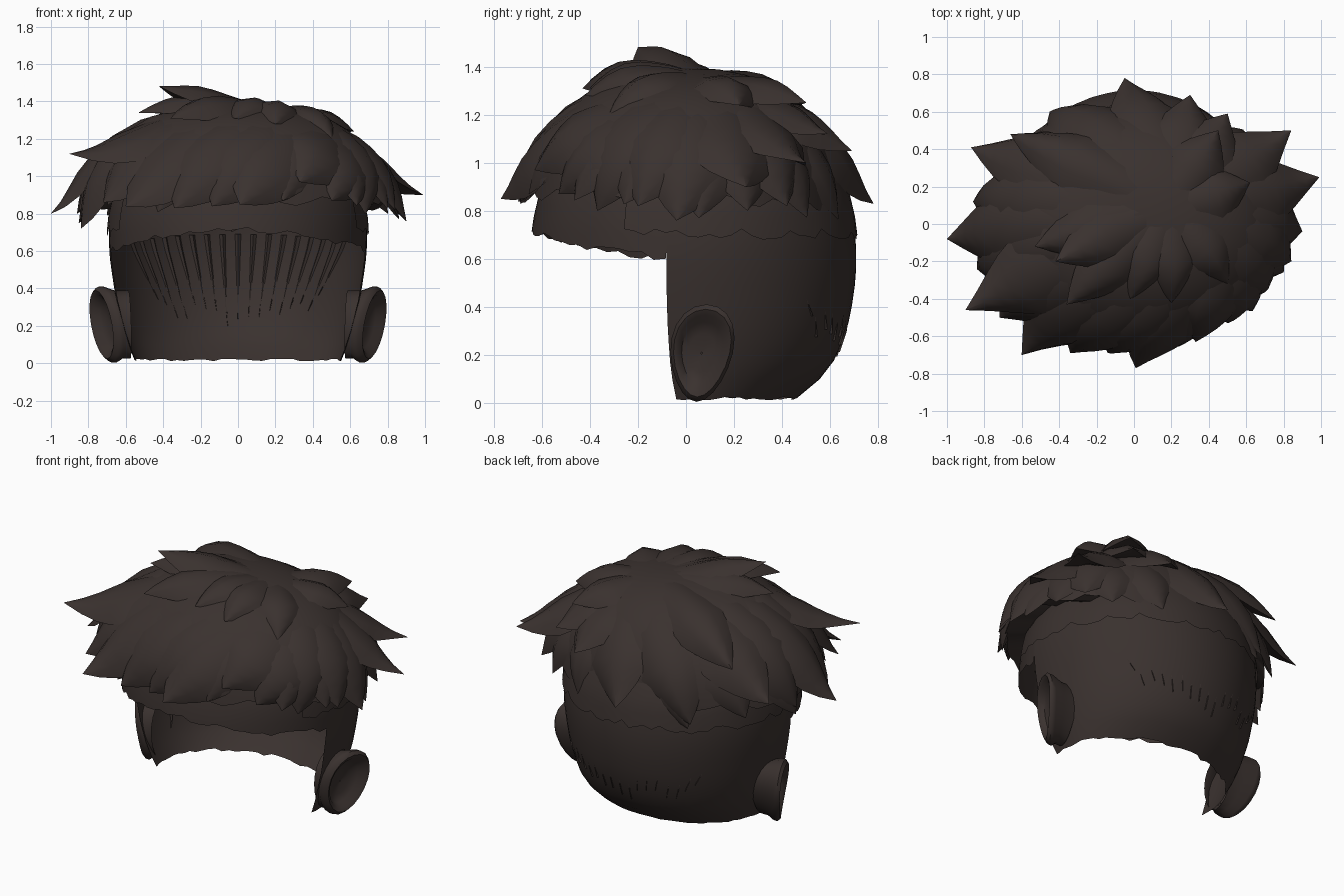
import bpy, bmesh, math, random
from mathutils import Vector

if "Cube" in bpy.data.objects:
    bpy.data.objects.remove(bpy.data.objects["Cube"])

random.seed(4)
mat = bpy.data.materials.new("dark_brown")
mat.diffuse_color = (0.042, 0.031, 0.028, 1)
mat.use_nodes = True
mat.node_tree.nodes["Principled BSDF"].inputs["Base Color"].default_value = mat.diffuse_color


def finish(name, bm, angle=45):
    bmesh.ops.remove_doubles(bm, verts=bm.verts, dist=0.0005)
    bmesh.ops.recalc_face_normals(bm, faces=bm.faces)
    me = bpy.data.meshes.new(name)
    bm.to_mesh(me)
    bm.free()
    me.shade_smooth()
    me.set_sharp_from_angle(angle=math.radians(angle))
    me.materials.append(mat)
    ob = bpy.data.objects.new(name, me)
    bpy.context.collection.objects.link(ob)
    return ob


def loft(bm, rows, closed=False):
    vs = [[bm.verts.new(p) for p in r] for r in rows]
    for a, b in zip(vs, vs[1:]):
        n = len(a)
        for i in range(n if closed else n - 1):
            j = (i + 1) % n
            bm.faces.new((a[i], a[j], b[j], b[i]))
    return vs


# Scalp: z, half width, half depth
PROFILE = [(0.01, .55, .42), (.08, .58, .51), (.15, .605, .575), (.3, .645, .64), (.45, .67, .67),
           (.6, .69, .682), (.75, .69, .67), (.9, .66, .635), (1.05, .56, .54), (1.17, .4, .39), (1.26, .01, .01)]


def scalp(az, z, s=1.0):
    for (z0, x0, y0), (z1, x1, y1) in zip(PROFILE, PROFILE[1:]):
        if z <= z1:
            break
    t = max(0, min(1, (z - z0) / (z1 - z0)))
    rx, ry = x0 + (x1 - x0) * t, y0 + (y1 - y0) * t
    return Vector((rx * s * math.cos(az), .03 + ry * s * math.sin(az), z))


def sheet(bm, a0, a1, n, zbot, m, s=1.0, ztop=1.26):
    azs = [math.radians(a0 + (a1 - a0) * i / n) for i in range(n + 1)]
    bots = [zbot(a) for a in azs]
    loft(bm, [[scalp(a, b + (ztop - b) * k / m, s) for a, b in zip(azs, bots)] for k in range(m + 1)])


bm = bmesh.new()
sheet(bm, -9.5, 189.5, 44, lambda a: .01 + random.uniform(0, .015), 16)
sheet(bm, 189.5, 350.5, 36, lambda a: .6 + .11 * max(0, -math.sin(a)) ** 2 + random.uniform(-.012, .02), 9)
finish("scalp_shell", bm)

# Shaved-side overlap layer
bm = bmesh.new()
sheet(bm, -25, 205, 60, lambda a: .7 + random.uniform(-.02, .025), 3, 1.015, .95)
finish("under_layer", bm)

# Thin strands weaving through the back wall
bm = bmesh.new()
for i in range(17):
    u = (i - 8) / 8
    top, low = .69 - .04 * u * u, .17 + .12 * abs(u) + random.uniform(-.03, .08)
    rows = []
    for k in range(7):
        t = k / 6
        z = top + (low - top) * t
        a = math.radians(90 - u * (56 - 15 * t))
        w = .022 * (1 - t) + .001
        s = .975 + .04 * t ** 2
        rows.append([scalp(a - w, z, .995), scalp(a, z, s), scalp(a + w, z, .995)])
    loft(bm, rows)
finish("back_strands", bm)

# Hair dome: a squarish ellipsoid
C = Vector((0, 0, .75))
RX, RY, RZ, E = .83, .665, .655, 2.35


def level(p):
    d = p - C
    return (((d.x / RX) ** 2 + (d.y / RY) ** 2) ** (E / 2) + abs(d.z / RZ) ** E) ** (1 / E)


def project(p, s=1.0):
    return C + (p - C) * (s / level(p))


def normal(p):
    d = p - C
    return Vector((d.x / RX ** 2, d.y / RY ** 2, d.z / RZ ** 2)).normalized()


bm = bmesh.new()
N = 64
rows = []
hem = [.85 + .05 * abs((i % 8) - 4) / 4 + random.uniform(-.015, .015) - .07 * max(0, math.sin(i / N * math.tau))
       for i in range(N)]
for k in range(12):
    row = []
    for i in range(N):
        a = i / N * math.tau
        if k == 0:   # tuck the underside in against the scalp
            row.append(scalp(a, hem[i] + .03, 1.0))
        else:
            z = hem[i] + (1.395 - hem[i]) * math.sin((k - 1) / 10 * math.pi / 2)
            r = max(0, .985 ** E - abs((z - C.z) / RZ) ** E) ** (1 / E)
            row.append((RX * r * math.cos(a), RY * r * math.sin(a), z))
    rows.append(row)
top = loft(bm, rows, True)[-1]
bm.faces.new(top)
finish("hair_dome", bm)


def clump(bm, tip, width=.2, start=.3, thick=.045, crown=(.25, .1, 1.39), lift=3):
    """Pointed leaf of hair lying on the dome and leaving it at the tip."""
    tip = Vector(tip)
    root = Vector(crown).lerp(tip, start)
    K = 8
    path = []
    for k in range(K + 1):
        t = k / K
        raw = root.lerp(tip, t)
        out = project(raw, .95 + .06 * t)
        path.append(out + (tip - project(tip, 1.01)) * t ** lift)
    rows = []
    for k, p in enumerate(path):
        t = k / K
        tan = (path[min(k + 1, K)] - path[max(k - 1, 0)]).normalized()
        side = tan.cross(normal(p)).normalized()
        nor = side.cross(tan)
        w = width * (.5 + t) if t < .5 else width * (1 - ((t - .5) / .5) ** 1.3)
        w = max(w, .001)
        h = max(thick * min(1, .2 + 1.5 * t) * min(1, w / width * 1.3), .001)
        rows.append([p + side * w * c + nor * h * s for c, s in
                     ((-1, -1), (-.55, .4), (0, 1), (.55, .4), (1, -1), (0, -.6))])
    vs = loft(bm, rows, True)
    bm.faces.new(vs[0])


# Outer spikes that make the silhouette: tip x, y, z
OUTER = [(-1, -.08, .8), (-.87, .41, .93), (-.84, -.24, .72), (-.86, .12, .8),
         (.68, -.37, .8), (.84, -.2, .82), (.9, -.04, .76), (.99, .25, .9), (.84, .5, 1.0),
         (.72, .42, .82), (.5, .59, 1.12), (-.05, .78, .83), (.3, .69, 1.05), (-.45, .6, .76)]
bm = bmesh.new()
for t in OUTER:
    clump(bm, t)
finish("outer_spikes", bm)

# Swept fringe: locks falling from the right of the crown to the front left
FRINGE = [(-.9, -.46, 1.12), (-.72, -.5, .86), (-.6, -.7, .84), (-.34, -.69, .83), (-.14, -.69, .84),
          (.01, -.77, .85), (.33, -.63, .97), (.5, -.53, .87)]
bm = bmesh.new()
for x, y, z in FRINGE:
    clump(bm, (x, y, z), .22, .35, .045, (x * .4 + .42, .0, 1.37))
finish("fringe", bm)

# Raised spikes on the top
UPPER = [(-.42, -.2, 1.48), (-.53, -.12, 1.34), (-.66, .48, 1.12), (-.02, -.4, 1.31),
         (-.36, -.43, 1.31), (.45, .5, 1.25), (.5, -.32, 1.2), (.62, .22, 1.24), (.2, -.42, 1.28)]
bm = bmesh.new()
for t in UPPER:
    clump(bm, t, .17, .1, .05, (.2, .1, 1.39), 2)
finish("top_spikes", bm)

# Smaller hem locks that fill the gaps
bm = bmesh.new()
for i in range(15):
    a = i / 15 * math.tau + random.uniform(-.1, .1)
    back = max(0, math.sin(a))
    z = .8 - .07 * back + random.uniform(-.04, .04) + .05 * max(0, -math.sin(a))
    s = 1.02 + .02 * abs(math.cos(a))
    clump(bm, (RX * s * math.cos(a), RY * s * math.sin(a), z), .15, .45, .03)
finish("hem_locks", bm)

# Ears: oval cup with a rolled rim; ring scale and offset from the head
RINGS = [(.9, .58), (.9, .64), (1.0, .685), (1.0, .71), (.9, .73), (.78, .72), (.64, .69), (.4, .675), (.02, .67)]
for name, sx in (("right_ear", 1), ("left_ear", -1)):
    bm = bmesh.new()
    rows = []
    for s, x in RINGS:
        row = []
        for i in range(20):
            a = i / 20 * math.tau
            c, u = math.cos(a) * s, math.sin(a) * s
            y = .065 + .13 * c * (1 + .2 * math.sin(a)) + .02 * u
            k = min(1, max(0, (x - .56) / .12))
            row.append((sx * (x + k * (.062 * c + .035 * u)), y, .207 + .203 * u))
        rows.append(row)
    loft(bm, rows, True)
    finish(name, bm)
